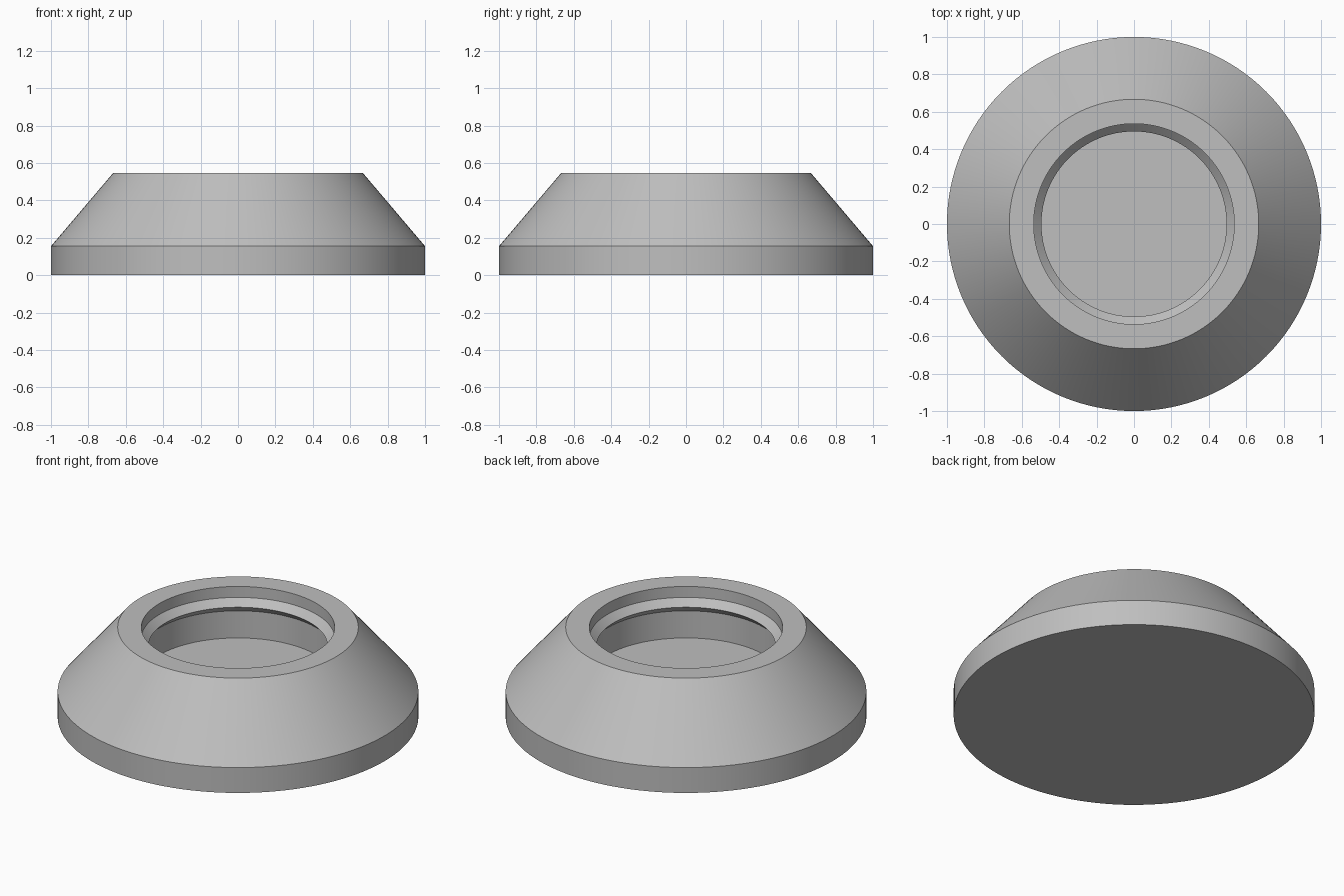
import bpy, bmesh, math

if "Cube" in bpy.data.objects:
    bpy.data.objects.remove(bpy.data.objects["Cube"], do_unlink=True)

SEGMENTS = 128
BORE, RIDGE, FLOOR, TOP = 0.536, 0.495, 0.232, 0.547

# Half section (radius, height) from the underside centre to the bore floor centre
profile = [
    (0, 0), (1, 0), (1, 0.155),             # base disc
    (0.667, TOP), (BORE, TOP),              # sloped side and flat rim
    (BORE, 0.48), (RIDGE, 0.439),           # bore wall and ridge chamfer
    (BORE, 0.398), (BORE, FLOOR), (0, FLOOR),  # undercut, lower wall, floor
]

grey = bpy.data.materials.new("plain_grey")
grey.use_nodes = True
colour = (0.52, 0.52, 0.52, 1)
grey.diffuse_color = colour
grey.node_tree.nodes["Principled BSDF"].inputs["Base Color"].default_value = colour

# Revolve the section around z
bm = bmesh.new()
verts = [bm.verts.new((r, 0, z)) for r, z in profile]
edges = [bm.edges.new(pair) for pair in zip(verts, verts[1:])]
bmesh.ops.spin(bm, geom=verts + edges, cent=(0, 0, 0), axis=(0, 0, 1),
               angle=math.tau, steps=SEGMENTS, use_merge=True)
bmesh.ops.remove_doubles(bm, verts=bm.verts, dist=0.0001)
bmesh.ops.recalc_face_normals(bm, faces=bm.faces)

mesh = bpy.data.meshes.new("conical_collar")
bm.to_mesh(mesh)
bm.free()
mesh.materials.append(grey)
collar = bpy.data.objects.new("conical_collar", mesh)
bpy.context.collection.objects.link(collar)

# Smooth round walls, sharp rims
bpy.context.view_layer.objects.active = collar
collar.select_set(True)
bpy.ops.object.shade_smooth_by_angle(angle=math.radians(25))
